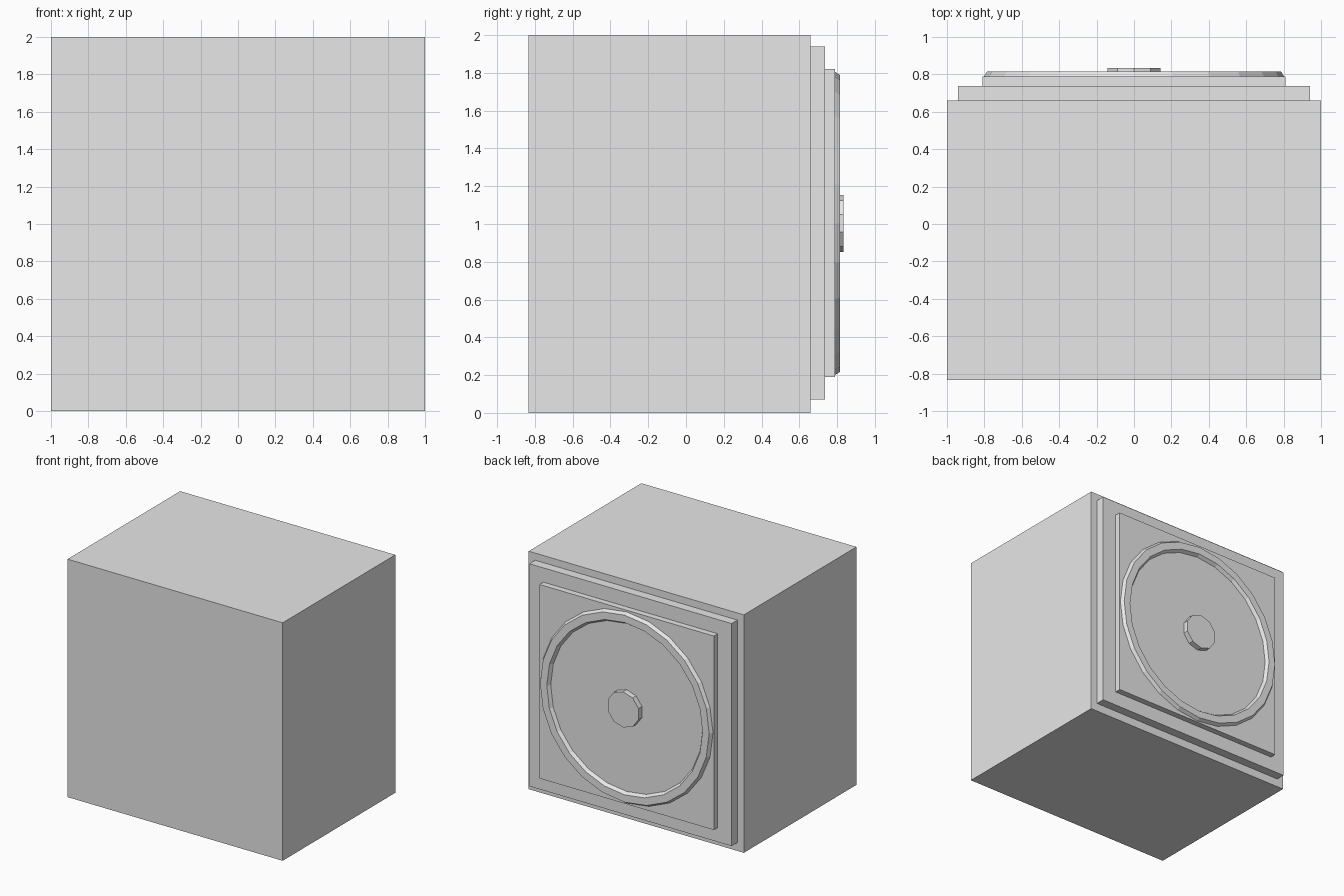
import bpy, bmesh, math
from mathutils import Matrix

default = bpy.data.objects.get("Cube")
if default:
    bpy.data.objects.remove(default, do_unlink=True)

grey = bpy.data.materials.new("light grey")
grey.use_nodes = True
grey.diffuse_color = (0.8, 0.8, 0.8, 1)
grey.node_tree.nodes["Principled BSDF"].inputs["Base Color"].default_value = (0.8, 0.8, 0.8, 1)


def finish(name, bm):
    bmesh.ops.recalc_face_normals(bm, faces=bm.faces)
    mesh = bpy.data.meshes.new(name)
    bm.to_mesh(mesh)
    bm.free()
    mesh.materials.append(grey)
    obj = bpy.data.objects.new(name, mesh)
    bpy.context.collection.objects.link(obj)
    return obj


def block(name, half_width, y0, y1, z0, z1):
    bm = bmesh.new()
    place = Matrix.Translation((0, (y0 + y1) / 2, (z0 + z1) / 2))
    size = Matrix.Diagonal((2 * half_width, y1 - y0, z1 - z0, 1))
    bmesh.ops.create_cube(bm, size=1, matrix=place @ size)
    return finish(name, bm)


def lathe(name, profile, sides, z, closed):
    """Spin a (radius, y) profile about the y axis, with a vertex at the top."""
    bm = bmesh.new()
    rings = []
    for r, y in profile:
        angles = [2 * math.pi * i / sides for i in range(sides)]
        rings.append([bm.verts.new((r * math.sin(a), y, z + r * math.cos(a))) for a in angles])
    pairs = list(zip(rings, rings[1:]))
    if closed:
        pairs.append((rings[-1], rings[0]))
    else:
        bm.faces.new(rings[0])
        bm.faces.new(rings[-1])
    for a, b in pairs:
        for i in range(sides):
            j = (i + 1) % sides
            bm.faces.new((a[i], a[j], b[j], b[i]))
    return finish(name, bm)


# Cabinet and the two stepped panels on its back
block("cabinet", 1.0, -0.835, 0.66, 0, 2)
block("outer_panel", 0.94, 0.66, 0.737, 0.07, 1.94)
block("inner_panel", 0.81, 0.737, 0.788, 0.19, 1.82)

# Raised round rim with sloped walls, and the central hub
rim = [(0.803, 0.788), (0.786, 0.815), (0.724, 0.815), (0.706, 0.788)]
lathe("round_rim", rim, 24, 1.003, True)
lathe("hub", [(0.15, 0.788), (0.15, 0.835)], 10, 1.003, False)
